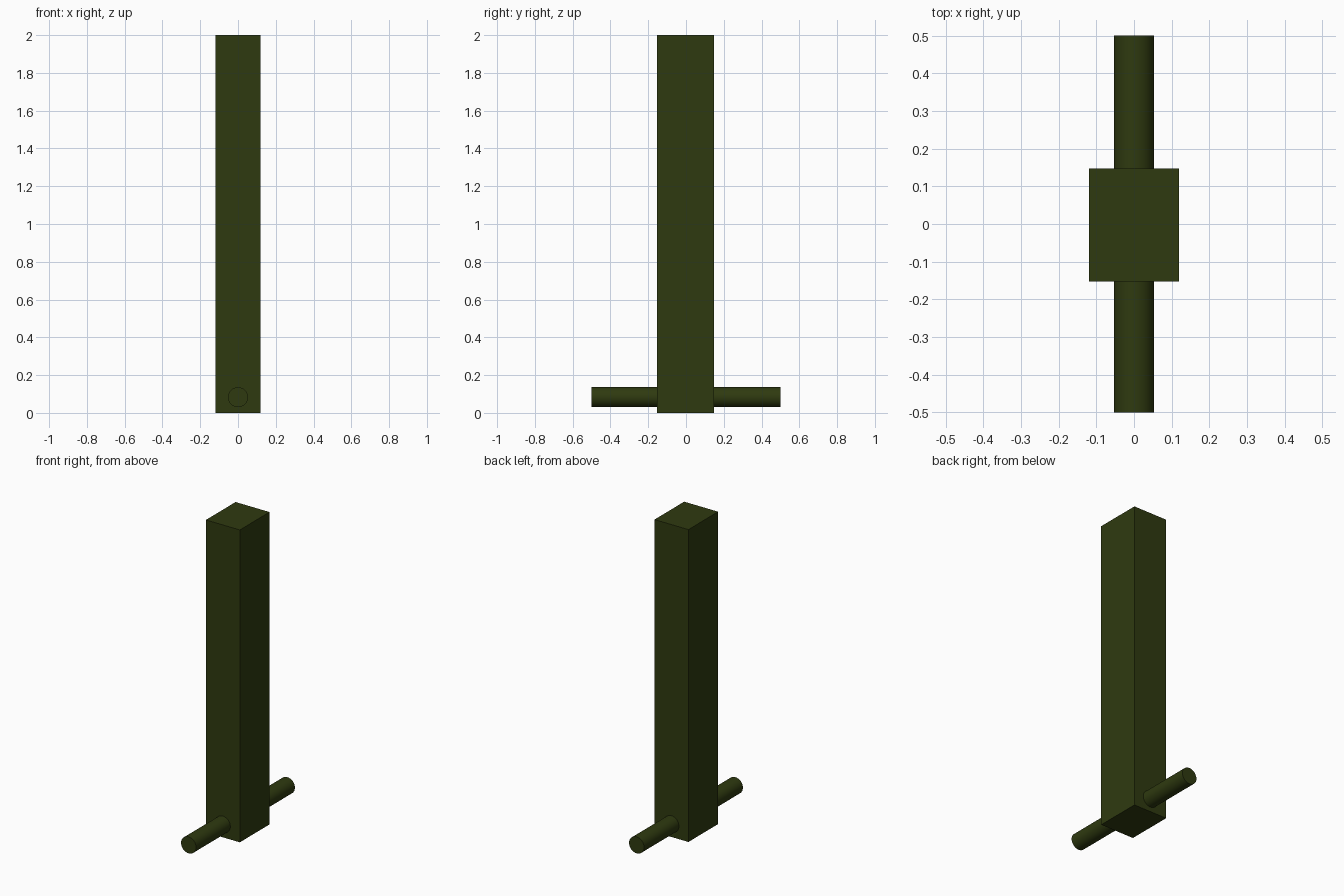
import bpy, bmesh
from math import radians
from mathutils import Matrix

cube = bpy.data.objects.get("Cube")
if cube:
    bpy.data.objects.remove(cube, do_unlink=True)

olive = bpy.data.materials.new("dark_olive")
olive.use_nodes = True
COLOUR = (0.028, 0.042, 0.005, 1)
olive.diffuse_color = COLOUR
olive.node_tree.nodes["Principled BSDF"].inputs["Base Color"].default_value = COLOUR


def add_object(name, bm):
    mesh = bpy.data.meshes.new(name)
    bmesh.ops.recalc_face_normals(bm, faces=bm.faces)
    bm.to_mesh(mesh)
    bm.free()
    mesh.materials.append(olive)
    obj = bpy.data.objects.new(name, mesh)
    bpy.context.collection.objects.link(obj)
    return obj


# Tall square post
bm = bmesh.new()
bmesh.ops.create_cube(bm, size=1)
bmesh.ops.scale(bm, vec=(0.24, 0.3, 2), verts=bm.verts)
bmesh.ops.translate(bm, vec=(0, -0.003, 1), verts=bm.verts)
add_object("post", bm)

# Hollow cross tube through the foot: two open walls joined by end rings
SIDES = 32
bm = bmesh.new()
for radius in (0.053, 0.041):
    bmesh.ops.create_cone(bm, segments=SIDES, radius1=radius, radius2=radius,
                          depth=1, cap_ends=False)
for end in (-0.5, 0.5):
    rim = [e for e in bm.edges if all(abs(v.co.z - end) < 0.001 for v in e.verts)]
    bmesh.ops.bridge_loops(bm, edges=rim)
bmesh.ops.transform(bm, matrix=Matrix.Translation((0, 0, 0.083)) @ Matrix.Rotation(radians(90), 4, "X"),
                    verts=bm.verts)
tube = add_object("cross_tube", bm)
bpy.ops.object.select_all(action="DESELECT")
tube.select_set(True)
bpy.context.view_layer.objects.active = tube
bpy.ops.object.shade_smooth_by_angle(angle=radians(35))
